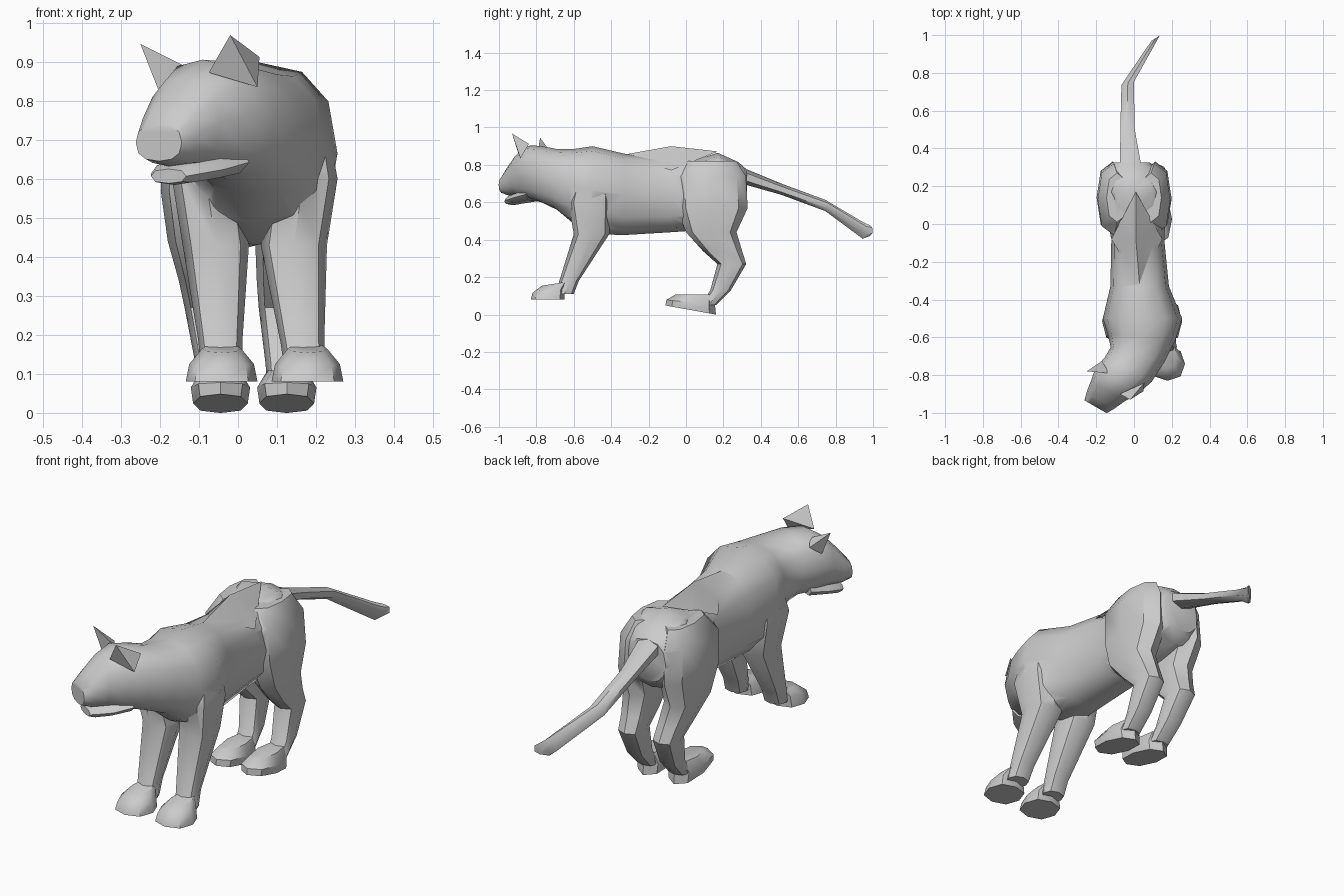
import bpy, bmesh
from math import sin, cos, tau, pi, radians

def spow(v, e):
    return abs(v) ** e * (1 if v >= 0 else -1)

def select(ob):
    bpy.ops.object.select_all(action='DESELECT')
    ob.select_set(True)
    bpy.context.view_layer.objects.active = ob

def finish(name, bm, angle=42):
    bmesh.ops.recalc_face_normals(bm, faces=bm.faces)
    me = bpy.data.meshes.new(name)
    bm.to_mesh(me)
    bm.free()
    ob = bpy.data.objects.new(name, me)
    bpy.context.collection.objects.link(ob)
    select(ob)
    bpy.ops.object.shade_smooth_by_angle(angle=radians(angle))
    return ob

def hull(name, pts):
    bm = bmesh.new()
    bmesh.ops.convex_hull(bm, input=[bm.verts.new(p) for p in pts])
    return finish(name, bm, 20)

def loft(name, rings):
    """Skin a list of closed point rings and cap both ends."""
    bm = bmesh.new()
    loops = [[bm.verts.new(p) for p in r] for r in rings]
    n = len(loops[0])
    for a, b in zip(loops, loops[1:]):
        for i in range(n):
            j = (i + 1) % n
            bm.faces.new((a[i], a[j], b[j], b[i]))
    bm.faces.new(loops[0])
    bm.faces.new(loops[-1])
    return finish(name, bm)

def upright(x, y, yaw, w, z0, z1, n=12, e=0.82):
    """Upright ring turned by yaw about z."""
    a, zc, h = radians(yaw), (z0 + z1) / 2, (z1 - z0) / 2
    pts = []
    for i in range(n):
        t = pi / 2 + tau * i / n
        u = w * spow(cos(t), e)
        pts.append((x + u * cos(a), y - u * sin(a), zc + h * spow(sin(t), e)))
    return pts

def level(x, y, z, rx, ry, slope=0, n=8, e=0.85):
    """Near-level ring, optionally sloped along y."""
    pts = []
    for i in range(n):
        t = tau * i / n
        v = ry * spow(sin(t), e)
        pts.append((x + rx * spow(cos(t), e), y + v, z + slope * v))
    return pts

# Torso, neck and upper head in one skin (x, y, yaw, half width, bottom, top)
body = loft("body", [upright(*s) for s in [
    (-0.015, 0.325, 0, 0.10, 0.57, 0.775),
    (-0.01, 0.28, 0, 0.15, 0.52, 0.815),
    (0.00, 0.17, 0, 0.175, 0.48, 0.865),
    (0.01, 0.06, 0, 0.16, 0.45, 0.83),
    (0.02, -0.08, 0, 0.14, 0.44, 0.83),
    (0.03, -0.33, 0, 0.155, 0.425, 0.86),
    (0.045, -0.50, 0, 0.21, 0.43, 0.90),
    (0.04, -0.60, 5, 0.18, 0.485, 0.885),
    (0.02, -0.69, 15, 0.148, 0.56, 0.885),
    (-0.03, -0.77, 28, 0.14, 0.60, 0.90),
    (-0.09, -0.83, 30, 0.132, 0.612, 0.905),
    (-0.138, -0.885, 30, 0.105, 0.63, 0.86),
    (-0.178, -0.935, 30, 0.085, 0.632, 0.79),
    (-0.203, -0.968, 30, 0.068, 0.645, 0.74)]])

# Lower jaw
loft("lower_jaw", [upright(*s, n=8) for s in [
    (-0.07, -0.80, 30, 0.115, 0.605, 0.68),
    (-0.12, -0.875, 30, 0.098, 0.593, 0.655),
    (-0.163, -0.925, 30, 0.07, 0.584, 0.64),
    (-0.178, -0.945, 30, 0.052, 0.588, 0.625)]])

# Ears
hull("right_ear", [(-0.02, -0.93, 0.968), (0.055, -0.84, 0.912),
                   (0.05, -0.885, 0.835), (-0.075, -0.90, 0.872)])
hull("left_ear", [(-0.25, -0.78, 0.945), (-0.17, -0.725, 0.87),
                  (-0.205, -0.775, 0.83), (-0.13, -0.79, 0.885)])

# Raised faceted ridge over the back
ridge = hull("back_ridge", [(0.03, -0.33, 0.855), (-0.12, -0.08, 0.77), (0.01, -0.08, 0.90),
                            (0.15, -0.08, 0.77), (0.01, 0.17, 0.872)])

# Tail
loft("tail", [upright(*s, n=6, e=1) for s in [
    (-0.015, 0.28, 0, 0.068, 0.705, 0.795),
    (-0.035, 0.51, 0, 0.043, 0.64, 0.70),
    (-0.033, 0.745, -15, 0.04, 0.553, 0.613),
    (0.09, 0.945, -32, 0.036, 0.405, 0.495),
    (0.115, 0.984, -32, 0.028, 0.42, 0.477)]])

# Legs: (z, middle x, half spacing, y, half width, half depth)
front = [(0.78, 0.043, 0.11, -0.50, 0.07, 0.08), (0.60, 0.043, 0.125, -0.515, 0.087, 0.115),
         (0.43, 0.043, 0.10, -0.505, 0.085, 0.095), (0.18, 0.06, 0.105, -0.625, 0.056, 0.052),
         (0.11, 0.065, 0.108, -0.65, 0.054, 0.05)]
hind = [(0.82, 0.0, 0.09, 0.14, 0.055, 0.13), (0.74, 0.0, 0.107, 0.13, 0.085, 0.19),
        (0.57, 0.0, 0.113, 0.14, 0.085, 0.19), (0.44, 0.01, 0.112, 0.135, 0.078, 0.135),
        (0.34, 0.015, 0.10, 0.195, 0.067, 0.105), (0.27, 0.02, 0.095, 0.245, 0.062, 0.077),
        (0.13, 0.035, 0.09, 0.185, 0.055, 0.055), (0.05, 0.04, 0.087, 0.12, 0.05, 0.04)]
merge = [ridge]
for side, s in (("right", 1), ("left", -1)):
    for label, rows in (("front", front), ("hind", hind)):
        merge.append(loft(f"{side}_{label}_leg",
                          [level(m + s * h, y, z, rx, ry) for z, m, h, y, rx, ry in rows]))
    # Paws
    x = 0.068 + s * 0.11
    loft(f"{side}_front_paw", [level(x, -0.74, 0.08, 0.092, 0.09),
                               level(x, -0.735, 0.125, 0.083, 0.085, 0.1),
                               level(x, -0.70, 0.165, 0.05, 0.07, 0.15)])
    x = 0.04 + s * 0.085
    loft(f"{side}_hind_paw", [level(x, 0.025, 0.024, 0.07, 0.135, -0.18),
                              level(x, 0.025, 0.065, 0.076, 0.13, -0.1),
                              level(x, 0.05, 0.108, 0.05, 0.105)])

# Fuse the ridge and legs into the body as one skin
for part in merge:
    select(body)
    mod = body.modifiers.new("fuse", 'BOOLEAN')
    mod.operation, mod.solver, mod.object = 'UNION', 'EXACT', part
    bpy.ops.object.modifier_move_to_index(modifier=mod.name, index=0)
    bpy.ops.object.modifier_apply(modifier=mod.name)
    bpy.data.objects.remove(part)
body.name = "body_and_legs"
select(body)
bpy.ops.object.shade_smooth_by_angle(angle=radians(42))
